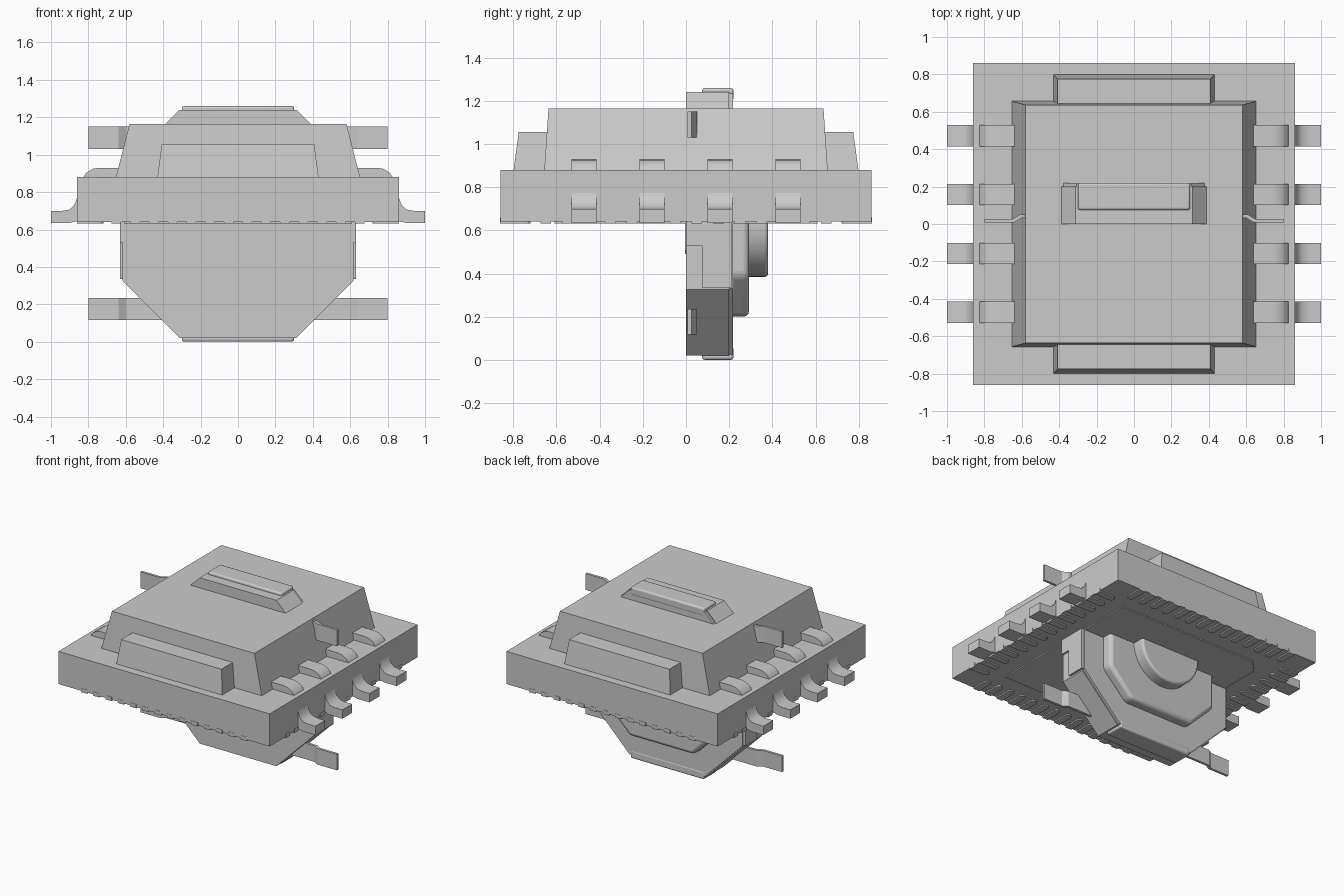
import bpy, bmesh, math

cube = bpy.data.objects.get("Cube")
if cube:
    bpy.data.objects.remove(cube, do_unlink=True)

grey = bpy.data.materials.new("plain grey")
grey.use_nodes = True
grey.diffuse_color = (0.6, 0.6, 0.6, 1)
grey.node_tree.nodes["Principled BSDF"].inputs["Base Color"].default_value = (0.6, 0.6, 0.6, 1)


def finish(name, bm, bevel=0, smooth=False):
    bmesh.ops.recalc_face_normals(bm, faces=bm.faces)
    mesh = bpy.data.meshes.new(name)
    bm.to_mesh(mesh)
    bm.free()
    mesh.materials.append(grey)
    obj = bpy.data.objects.new(name, mesh)
    bpy.context.collection.objects.link(obj)
    if bevel:
        mod = obj.modifiers.new("rounded edges", 'BEVEL')
        mod.width, mod.segments = bevel, 3
        mod.limit_method, mod.angle_limit = 'ANGLE', math.radians(40)
    if smooth or bevel:
        bpy.ops.object.select_all(action='DESELECT')
        obj.select_set(True)
        bpy.context.view_layer.objects.active = obj
        bpy.ops.object.shade_smooth_by_angle(angle=math.radians(35))
    return obj


def prism(name, outlines, axis, spans, **kw):
    """Extrude each outline along an axis over each (low, high) span."""
    place = {'x': lambda u, v, w: (w, u, v),
             'y': lambda u, v, w: (u, w, v),
             'z': lambda u, v, w: (u, v, w)}[axis]
    bm = bmesh.new()
    for pts in outlines:
        for lo, hi in spans:
            a = [bm.verts.new(place(u, v, lo)) for u, v in pts]
            b = [bm.verts.new(place(u, v, hi)) for u, v in pts]
            bm.faces.new(a)
            bm.faces.new(b)
            for i in range(len(pts)):
                j = (i + 1) % len(pts)
                bm.faces.new((a[i], a[j], b[j], b[i]))
    return finish(name, bm, **kw)


def frustum(name, base, top, z0, z1):
    """Centred block whose half sizes change from base to top."""
    bm = bmesh.new()
    bmesh.ops.create_cube(bm, size=2)
    for v in bm.verts:
        hx, hy = top if v.co.z > 0 else base
        v.co = (v.co.x * hx, v.co.y * hy, z1 if v.co.z > 0 else z0)
    return finish(name, bm)


def rect(u0, v0, u1, v1):
    return [(u0, v0), (u1, v0), (u1, v1), (u0, v1)]


def mirror(pts):
    return [(-u, v) for u, v in pts]


MID = 0.63  # height of the switch centre


def octagon(half_w, half_h, cut):
    x, z = half_w - cut, half_h - cut
    return [(sx * a, MID + sz * b) for sx, sz, a, b in (
        (-1, -1, x, half_h), (1, -1, x, half_h), (1, -1, half_w, z), (1, 1, half_w, z),
        (1, 1, x, half_h), (-1, 1, x, half_h), (-1, 1, half_w, z), (-1, -1, half_w, z))]


# Flat package and the moulded body above it
frustum("package_slab", (0.86, 0.86), (0.86, 0.86), 0.64, 0.88)
frustum("moulded_body", (0.655, 0.657), (0.58, 0.637), 0.87, 1.165)
frustum("end_blocks", (0.432, 0.80), (0.408, 0.775), 0.87, 1.055)

# Contact pads with rounded inner ends on the underside
pads = []
for i in range(14):
    c = (i - 6.5) * 0.1
    tip = [(c + 0.025 * math.cos(a), 0.745 - 0.025 * math.sin(a))
           for a in [math.pi * k / 6 for k in range(7)]]
    pad = tip + [(c - 0.025, 0.862), (c + 0.025, 0.862)]
    pads += [pad, [(u, -v) for u, v in pad], [(v, u) for u, v in pad], [(-v, u) for u, v in pad]]
prism("edge_pads", pads, 'z', [(0.631, 0.66)])
prism("centre_pad", [[(-0.61, -0.61), (0.61, -0.61), (0.61, 0.61), (-0.52, 0.61), (-0.61, 0.52)]],
      'z', [(0.632, 0.65)])

# Gull wing leads
lead = [(0.6, 0.93), (0.74, 0.93), (0.775, 0.925), (0.81, 0.905), (0.83, 0.875), (0.85, 0.81),
        (0.862, 0.765), (0.875, 0.73), (0.90, 0.707), (0.94, 0.70), (1.0, 0.70),
        (1.0, 0.635), (0.90, 0.635), (0.86, 0.645), (0.82, 0.70), (0.79, 0.80), (0.74, 0.865), (0.6, 0.865)]
rows = [(c - 0.057, c + 0.057) for c in (-0.4725, -0.1575, 0.1575, 0.4725)]
prism("gull_wing_leads", [lead, mirror(lead)], 'y', rows, smooth=True)

# Switch base, its cover and the stepped front of the cover
prism("switch_base", [octagon(0.617, 0.61, 0.305)], 'y', [(0.0, 0.2)])
prism("cover_face", [octagon(0.612, 0.605, 0.305)], 'y', [(0.19, 0.218)])
prism("cover_end_flaps", [rect(-0.3, 0.0, 0.3, 0.06), rect(-0.3, 1.2, 0.3, 1.26)],
      'y', [(0.075, 0.22)], bevel=0.012)
prism("cover_raised_step", [octagon(0.45, 0.43, 0.19)], 'y', [(0.2, 0.292)], bevel=0.025)

# Round push button
ring = [(0.245 * math.cos(math.tau * k / 48), MID + 0.245 * math.sin(math.tau * k / 48)) for k in range(48)]
prism("push_button", [ring], 'y', [(0.27, 0.38)], bevel=0.015)

# Cover sides, T shaped, with clips folded over the rear of the base
side = [(0.075, 0.335), (0.21, 0.335), (0.21, 0.925), (0.075, 0.925),
        (0.075, 0.73), (0.0, 0.73), (0.0, 0.53), (0.075, 0.53)]
prism("cover_sides", [side], 'x', [(-0.631, -0.60), (0.60, 0.631)])
clip = [(0.525, 0.64), (0.525, 0.49), (0.61, 0.49), (0.61, 0.64)]
hook = [(0.535, 0.64), (0.54, 0.51), (0.555, 0.49), (0.58, 0.49), (0.595, 0.51), (0.60, 0.64)]
prism("clip_plates", [clip, mirror(clip)], 'y', [(-0.001, 0.02)])
prism("clip_hooks", [hook, mirror(hook)], 'y', [(-0.004, 0.02)])

# Kinked switch legs
leg = [(0.3, 0.05), (0.61, 0.05), (0.65, 0.026), (0.80, 0.026),
       (0.80, 0.008), (0.64, 0.008), (0.60, 0.032), (0.3, 0.032)]
prism("switch_legs", [leg, mirror(leg)], 'z', [(0.117, 0.235), (1.03, 1.15)])
